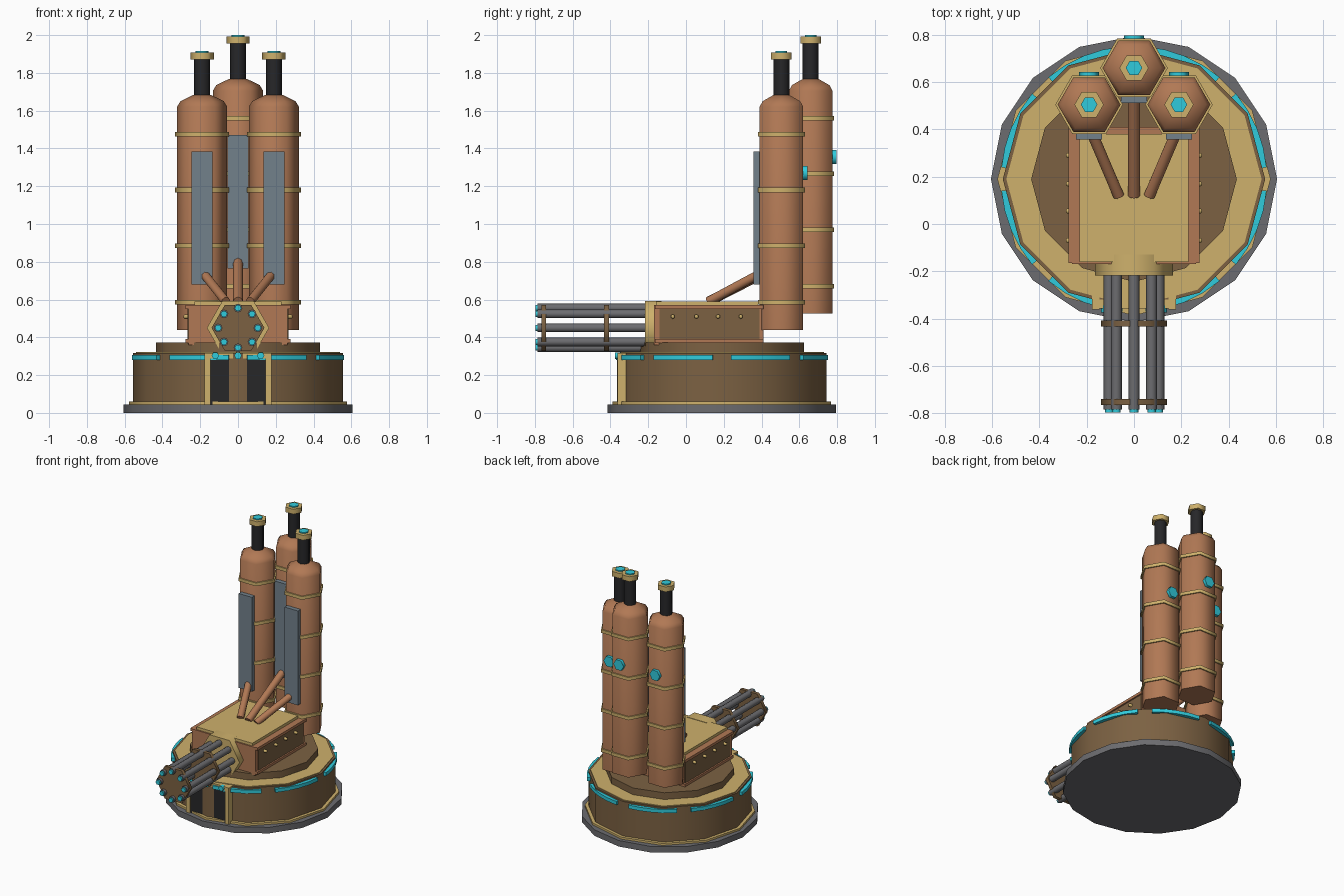
import bpy, bmesh
from math import pi, sin, cos, radians
from mathutils import Vector, Matrix

if "Cube" in bpy.data.objects:
    bpy.data.objects.remove(bpy.data.objects["Cube"])


def mat(name, r, g, b):
    m = bpy.data.materials.new(name)
    m.diffuse_color = (r, g, b, 1)
    m.use_nodes = True
    m.node_tree.nodes["Principled BSDF"].inputs["Base Color"].default_value = m.diffuse_color
    return m


COPPER = mat("copper", 0.44, 0.19, 0.09)
BROWN = mat("brown", 0.20, 0.12, 0.055)
GOLD = mat("gold", 0.62, 0.44, 0.15)
TEAL = mat("teal", 0.03, 0.60, 0.72)
BLACK = mat("black", 0.02, 0.02, 0.022)
SLATE = mat("slate", 0.17, 0.22, 0.26)
STEEL = mat("steel", 0.15, 0.15, 0.16)


def finish(name, bm, material):
    bmesh.ops.recalc_face_normals(bm, faces=bm.faces)
    me = bpy.data.meshes.new(name)
    bm.to_mesh(me)
    bm.free()
    for p in me.polygons:
        p.use_smooth = True
    me.set_sharp_from_angle(angle=radians(62))
    me.materials.append(material)
    ob = bpy.data.objects.new(name, me)
    bpy.context.collection.objects.link(ob)
    return ob


def turned(name, profile, sides, material, loc=(0, 0, 0), axis=(0, 0, 1)):
    """Capped solid of revolution; profile is (radius, height) along axis."""
    bm = bmesh.new()
    rings = [[bm.verts.new((r * cos(2 * pi * i / sides), r * sin(2 * pi * i / sides), h))
              for i in range(sides)] for r, h in profile]
    for a, b in zip(rings, rings[1:]):
        for i in range(sides):
            j = (i + 1) % sides
            bm.faces.new((a[i], a[j], b[j], b[i]))
    bm.faces.new(rings[0])
    bm.faces.new(rings[-1])
    rot = Vector((0, 0, 1)).rotation_difference(Vector(axis)).to_matrix().to_4x4()
    bm.transform(Matrix.Translation(loc) @ rot)
    return finish(name, bm, material)


def rod(name, a, b, r, sides, material):
    a, b = Vector(a), Vector(b)
    return turned(name, [(r, 0), (r, (b - a).length)], sides, material, a, b - a)


def box(name, lo, hi, material):
    lo, hi = Vector(lo), Vector(hi)
    bm = bmesh.new()
    bmesh.ops.create_cube(bm, size=1)
    bm.transform(Matrix.Translation((lo + hi) / 2) @ Matrix.Diagonal((*(hi - lo), 1)))
    return finish(name, bm, material)


# Round base
C = (0, 0.19, 0)
turned("ground_plate", [(0.605, 0), (0.605, 0.045)], 16, STEEL, C)
turned("base_drum", [(0.555, 0.04), (0.555, 0.317)], 12, BROWN, C)
turned("base_trim", [(0.578, 0.04), (0.578, 0.06)], 12, GOLD, C)
turned("drum_lid", [(0.54, 0.31), (0.54, 0.322)], 12, GOLD, C)
turned("turntable", [(0.435, 0.31), (0.435, 0.372)], 12, BROWN, C)

# Glowing strips around the drum
for k in range(8):
    bm = bmesh.new()
    secs = []
    for s in range(5):
        a = radians(45 * k + 5 + 35 * s / 4)
        secs.append([bm.verts.new((r * cos(a), 0.19 + r * sin(a), z))
                     for r, z in ((0.535, 0.28), (0.563, 0.28), (0.563, 0.306), (0.535, 0.306))])
    for a, b in zip(secs, secs[1:]):
        for i in range(4):
            bm.faces.new((a[i], a[(i + 1) % 4], b[(i + 1) % 4], b[i]))
    bm.faces.new(secs[0])
    bm.faces.new(secs[-1])
    finish(f"light_strip_{k}", bm, TEAL)

# Front doorway
box("door_panel", (-0.147, -0.352, 0.045), (0.147, -0.29, 0.295), BLACK)
box("door_header", (-0.175, -0.358, 0.288), (0.175, -0.32, 0.318), GOLD)
for s in (-1, 1):
    x = sorted((s * 0.145, s * 0.177))
    box("door_post", (x[0], -0.362, 0.045), (x[1], -0.29, 0.318), GOLD)
for x in (-0.12, 0, 0.12):
    turned("door_light", [(0.02, 0), (0.02, 0.03)], 6, TEAL, (x, -0.345, 0.303), (0, -1, 0))

# Gun body
box("gun_body", (-0.262, -0.17, 0.36), (0.262, 0.41, 0.57), COPPER)
box("top_plate", (-0.23, -0.16, 0.56), (0.23, 0.38, 0.59), GOLD)
for s in (-1, 1):
    xs = sorted((s * 0.25, s * 0.267))
    box("side_panel", (xs[0], -0.14, 0.39), (xs[1], 0.39, 0.55), BROWN)
    for z0, z1 in ((0.37, 0.39), (0.55, 0.57)):
        xs = sorted((s * 0.25, s * 0.278))
        box("side_rail", (xs[0], -0.165, z0), (xs[1], 0.41, z1), COPPER)
    for y in (-0.07, 0.055, 0.17, 0.29):
        turned("rivet", [(0.012, 0), (0.012, 0.02), (0.006, 0.026)], 6, GOLD,
               (s * 0.262, y, 0.51), (s, 0, 0))

# Rotary barrels
G = 0.45
Y = (0, -1, 0)
turned("muzzle_housing", [(0.165, 0.13), (0.165, 0.218)], 6, GOLD, (0, 0, G), Y)
for d in (0.408, 0.74):
    turned("barrel_collar", [(0.14, d), (0.14, d + 0.025)], 6, BROWN, (0, 0, G), Y)
for k in range(8):
    a = k * pi / 4
    p = (0.105 * cos(a), 0, G + 0.105 * sin(a))
    turned(f"barrel_{k}", [(0.023, 0.2), (0.023, 0.785)], 8, STEEL, p, Y)
    turned(f"barrel_tip_{k}", [(0.018, 0.78), (0.018, 0.797)], 6, TEAL, p, Y)

# Canisters with bands, plungers, front panels and rear lights
for n, (x, y, dz) in enumerate(((-0.19, 0.505, 0), (0.19, 0.505, 0), (0, 0.66, 0.085))):
    o = (x, y, dz)
    turned(f"canister_{n}", [(0.133, 0.44), (0.133, 1.62), (0.115, 1.65), (0.05, 1.682)], 6, COPPER, o)
    for z in (0.573, 0.873, 1.168, 1.463):
        turned(f"canister_band_{n}", [(0.143, z), (0.143, z + 0.024)], 6, GOLD, o)
    turned(f"plunger_{n}", [(0.042, 1.66), (0.042, 1.88)], 8, BLACK, o)
    turned(f"plunger_cap_{n}", [(0.062, 1.87), (0.062, 1.907)], 6, GOLD, o)
    turned(f"cap_light_{n}", [(0.035, 1.9), (0.035, 1.915)], 6, TEAL, o)
    box(f"front_panel_{n}", (x - 0.055, y - 0.148, 0.68 + dz), (x + 0.055, y - 0.11, 1.385 + dz), SLATE)
    turned(f"rear_light_{n}", [(0.042, 0.1), (0.042, 0.137)], 6, TEAL, (x, y, 1.27 + dz), (0, 1, 0))

# Feed pipes
for s in (-1, 1):
    rod("feed_pipe_side", (s * 0.065, 0.12, 0.59), (s * 0.18, 0.39, 0.735), 0.025, 8, COPPER)
rod("feed_pipe_centre", (0, 0.12, 0.59), (0, 0.55, 0.81), 0.026, 8, COPPER)
